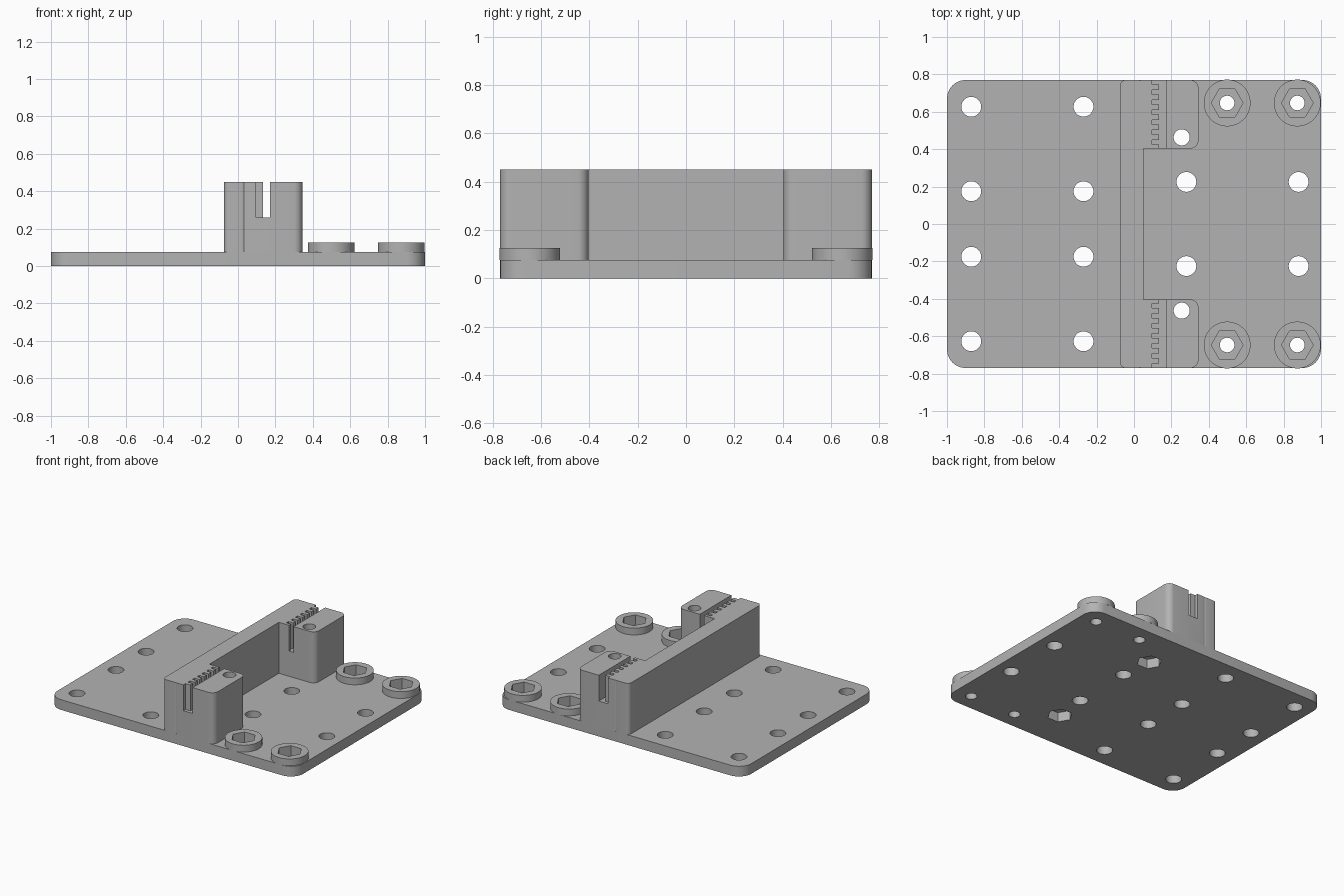
import bpy
import bmesh
from math import pi, sin, cos, radians

if "Cube" in bpy.data.objects:
    bpy.data.objects.remove(bpy.data.objects["Cube"])

HALF_Y, PLATE_T, TOP = 0.77, 0.075, 0.45

grey = bpy.data.materials.new("plain grey")
grey.use_nodes = True
grey.diffuse_color = (0.45, 0.45, 0.45, 1)
grey.node_tree.nodes["Principled BSDF"].inputs["Base Color"].default_value = (0.45, 0.45, 0.45, 1)


def prism(name, points, z0, z1):
    """Extrude a closed outline from z0 to z1."""
    bm = bmesh.new()
    face = bm.faces.new([bm.verts.new((x, y, z0)) for x, y in points])
    new = bmesh.ops.extrude_face_region(bm, geom=[face])["geom"]
    bmesh.ops.translate(bm, vec=(0, 0, z1 - z0),
                        verts=[v for v in new if isinstance(v, bmesh.types.BMVert)])
    bmesh.ops.recalc_face_normals(bm, faces=bm.faces)
    mesh = bpy.data.meshes.new(name)
    bm.to_mesh(mesh)
    bm.free()
    mesh.materials.append(grey)
    ob = bpy.data.objects.new(name, mesh)
    bpy.context.collection.objects.link(ob)
    return ob


def box(name, x0, x1, y0, y1, z0, z1, r=0.0):
    """Box with optional rounded upright corners."""
    if r == 0:
        return prism(name, [(x0, y0), (x1, y0), (x1, y1), (x0, y1)], z0, z1)
    centres = [(x1 - r, y1 - r), (x0 + r, y1 - r), (x0 + r, y0 + r), (x1 - r, y0 + r)]
    pts = [(cx + r * cos((k + i / 8) * pi / 2), cy + r * sin((k + i / 8) * pi / 2))
           for k, (cx, cy) in enumerate(centres) for i in range(9)]
    return prism(name, pts, z0, z1)


def cylinder(name, x, y, r, z0, z1, sides=40):
    return prism(name, [(x + r * cos(2 * pi * i / sides), y + r * sin(2 * pi * i / sides))
                        for i in range(sides)], z0, z1)


def combine(target, tool, operation="DIFFERENCE", keep=False):
    mod = target.modifiers.new("join", "BOOLEAN")
    mod.operation, mod.solver, mod.object = operation, "EXACT", tool
    bpy.context.view_layer.objects.active = target
    bpy.ops.object.modifier_apply(modifier=mod.name)
    if not keep:
        bpy.data.objects.remove(tool)


def cut_all(targets, tool):
    for t in targets:
        combine(t, tool, keep=True)
    bpy.data.objects.remove(tool)


# Base plate with mounting holes
plate = box("base_plate", -1, 1, -HALF_Y, HALF_Y, 0, PLATE_T, 0.1)
holes = [(x, y) for x in (-0.87, -0.27) for y in (0.627, 0.175)]
holes += [(x, 0.225) for x in (0.28, 0.88)]
for x, y in holes:
    for side in (1, -1):
        combine(plate, cylinder("cutter", x, side * y, 0.053, -0.1, 0.2))

# Upright wall
clamp = box("belt_clamp", -0.075, 0.05, -HALF_Y, HALF_Y, PLATE_T, TOP, 0.03)

parts = [plate, clamp]
for side, word in ((1, "back"), (-1, "front")):
    def span(a, b):
        return sorted((side * a, side * b))

    # Clamp block, joined to the wall
    combine(clamp, box("block", 0, 0.345, *span(0.403, HALF_Y), PLATE_T, TOP, 0.045), "UNION")

    # Belt slot, leaving teeth on the wall side
    combine(clamp, box("slot", 0.134, 0.17, *span(0.35, 0.85), 0.26, 0.6))
    pitch = 0.0535
    for k in range(7):
        start = HALF_Y - k * pitch
        outer = 0.85 if k == 0 else start
        combine(clamp, box("gap", 0.095, 0.14, *span(start - pitch * 0.45, outer), 0.26, 0.6))

    # Clamp screw hole with a nut pocket underneath
    cut_all((plate, clamp), cylinder("screw_hole", 0.255, side * 0.463, 0.043, -0.1, 0.6))
    combine(plate, cylinder("nut_pocket", 0.255, side * 0.463, 0.085, -0.1, 0.07, 6))

    # Round bosses with hexagonal sockets
    for x, place in ((0.498, "inner"), (0.873, "outer")):
        y = side * 0.647
        boss = cylinder(f"{word}_{place}_boss", x, y, 0.125, PLATE_T, 0.125, 64)
        cut_all((boss, plate), cylinder("socket", x, y, 0.085, 0.05, 0.3, 6))
        combine(plate, cylinder("bolt_hole", x, y, 0.039, -0.1, 0.3))
        parts.append(boss)

# Smooth the round faces, keep edges sharp
for ob in bpy.context.view_layer.objects:
    ob.select_set(ob in parts)
bpy.context.view_layer.objects.active = plate
bpy.ops.object.shade_smooth_by_angle(angle=radians(30))
